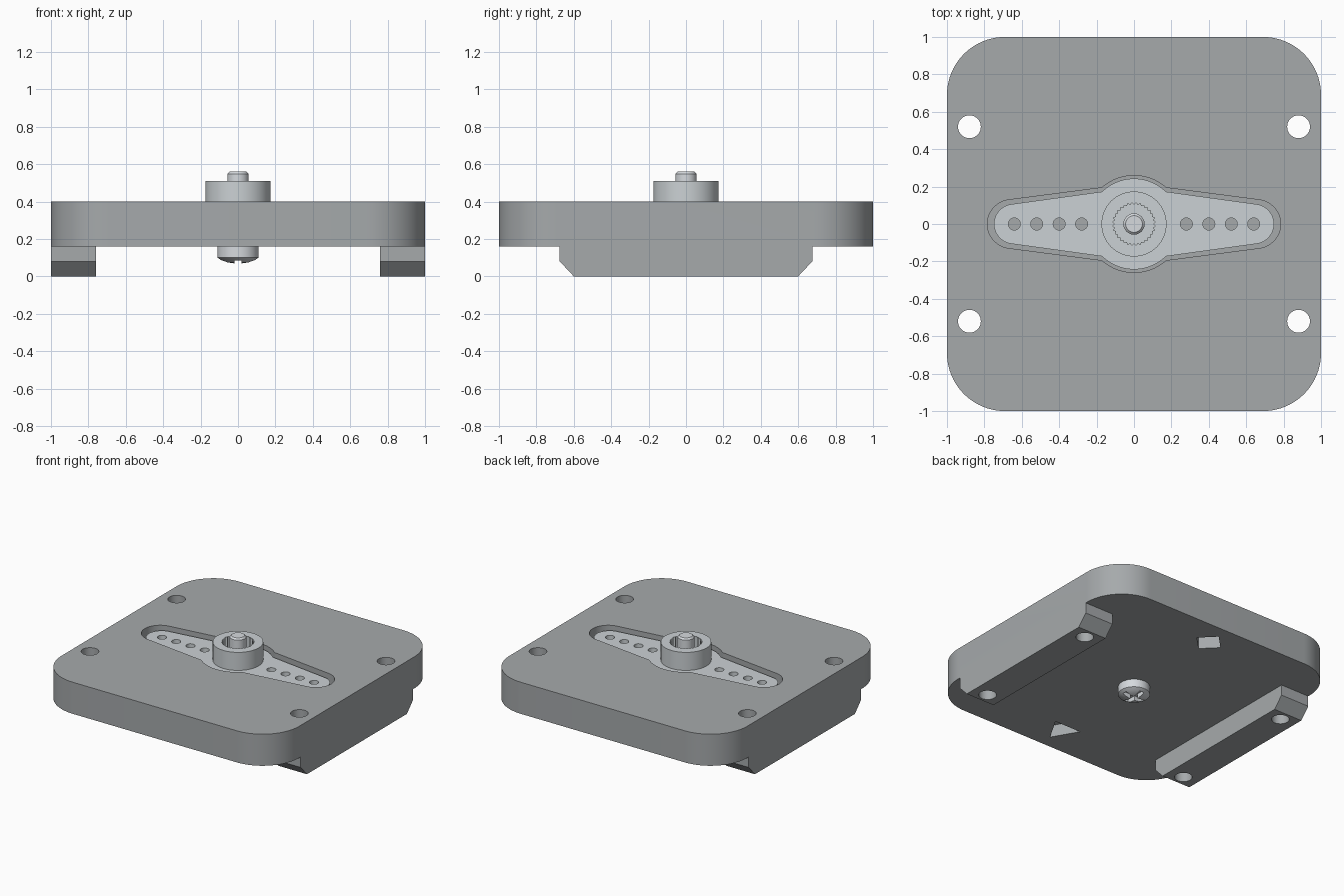
import bpy, bmesh
from math import sin, cos, pi, radians, degrees, asin
from mathutils import Matrix

if "Cube" in bpy.data.objects:
    bpy.data.objects.remove(bpy.data.objects["Cube"])


def arc(cx, cy, r, a0, a1, n):
    return [(cx + r * cos(radians(a0 + (a1 - a0) * i / n)),
             cy + r * sin(radians(a0 + (a1 - a0) * i / n))) for i in range(n + 1)]


def circle(cx, cy, r, n=40):
    return arc(cx, cy, r, 0, 360, n)[:-1]


def finish(name, bm):
    bmesh.ops.recalc_face_normals(bm, faces=bm.faces)
    me = bpy.data.meshes.new(name)
    bm.to_mesh(me)
    bm.free()
    ob = bpy.data.objects.new(name, me)
    bpy.context.collection.objects.link(ob)
    return ob


def prism(name, pts, z0, z1, matrix=None):
    bm = bmesh.new()
    face = bm.faces.new([bm.verts.new((x, y, z0)) for x, y in pts])
    out = bmesh.ops.extrude_face_region(bm, geom=[face])
    verts = [v for v in out["geom"] if isinstance(v, bmesh.types.BMVert)]
    bmesh.ops.translate(bm, verts=verts, vec=(0, 0, z1 - z0))
    if matrix:
        bmesh.ops.transform(bm, matrix=matrix, verts=bm.verts)
    return finish(name, bm)


def activate(ob):
    bpy.ops.object.select_all(action='DESELECT')
    ob.select_set(True)
    bpy.context.view_layer.objects.active = ob


def combine(target, tool, operation='DIFFERENCE'):
    mod = target.modifiers.new("bool", 'BOOLEAN')
    mod.operation, mod.object, mod.solver = operation, tool, 'EXACT'
    activate(target)
    bpy.ops.object.modifier_apply(modifier=mod.name)
    bpy.data.objects.remove(tool)


def dress(ob, material, color):
    activate(ob)
    bpy.ops.object.shade_smooth_by_angle(angle=radians(30))
    mat = bpy.data.materials.new(material)
    mat.diffuse_color = (*color, 1)
    mat.use_nodes = True
    mat.node_tree.nodes["Principled BSDF"].inputs["Base Color"].default_value = mat.diffuse_color
    ob.data.materials.clear()
    ob.data.materials.append(mat)
    for p in ob.data.polygons:
        p.material_index = 0


def arm_outline(cx, end_r, hub_r, neck_y):
    # Two tapered arms with round ends and a round middle
    a = degrees(asin(neck_y / hub_r))
    half = arc(cx, 0, end_r, -82, 82, 24) + arc(0, 0, hub_r, a, 180 - a, 20)
    return half + [(-x, -y) for x, y in half]


# Base plate with rounded corners
R = 0.31
c = 1 - R
outline = (arc(c, c, R, 0, 90, 20) + arc(-c, c, R, 90, 180, 20)
           + arc(-c, -c, R, 180, 270, 20) + arc(c, -c, R, 270, 360, 20))
plate = prism("base_plate", outline, 0.16, 0.40)

# Chamfered side rails (profile in y-z, extruded along x)
rail = [(-0.6, 0), (0.6, 0), (0.675, 0.08), (0.675, 0.2), (-0.675, 0.2), (-0.675, 0.08)]
yz_to_x = Matrix(((0, 0, 1, 0), (1, 0, 0, 0), (0, 1, 0, 0), (0, 0, 0, 1)))
for x0, x1 in ((-1, -0.76), (0.76, 1)):
    combine(plate, prism("rail", rail, x0, x1, yz_to_x), 'UNION')

# Horn pocket, mounting holes and underside marks
combine(plate, prism("pocket_cutter", arm_outline(0.654, 0.13, 0.259, 0.194), 0.30, 0.5))
for sx in (-1, 1):
    for sy in (-1, 1):
        combine(plate, prism("hole_cutter", circle(0.88 * sx, 0.52 * sy, 0.061), -0.1, 0.5))
combine(plate, prism("triangle_cutter", [(0, -0.9), (0.11, -0.71), (-0.11, -0.71)], 0.1, 0.25))
combine(plate, prism("diamond_cutter", circle(0, 0.8, 0.107, 4), 0.1, 0.25))
dress(plate, "dark_grey", (0.38, 0.40, 0.41))

# Double-arm horn with hub, splined bore and arm holes
horn = prism("servo_horn", arm_outline(0.642, 0.107, 0.243, 0.173), 0.30, 0.373)
combine(horn, prism("hub", circle(0, 0, 0.174, 64), 0.33, 0.51), 'UNION')
TEETH = 32
spline = [(r * cos(pi * i / TEETH), r * sin(pi * i / TEETH))
          for i in range(2 * TEETH) for r in [0.114 if i % 2 else 0.103]]
combine(horn, prism("bore_cutter", spline, 0.36, 0.6))
for side in (-1, 1):
    for x in (0.28, 0.40, 0.52, 0.64):
        combine(horn, prism("arm_hole_cutter", circle(side * x, 0, 0.032, 24), 0.2, 0.5))
dress(horn, "light_grey", (0.60, 0.64, 0.66))

# Screw: lathed shaft and domed head
profile = [(0, 0.56), (0.045, 0.56), (0.057, 0.548), (0.057, 0.17), (0.11, 0.17),
           (0.11, 0.10), (0.09, 0.087), (0.06, 0.075), (0.03, 0.07), (0, 0.068)]
bm = bmesh.new()
vs = [bm.verts.new((r, 0, z)) for r, z in profile]
edges = [bm.edges.new(p) for p in zip(vs, vs[1:])]
bmesh.ops.spin(bm, geom=vs + edges, cent=(0, 0, 0), axis=(0, 0, 1),
               angle=2 * pi, steps=40, use_duplicate=False)
bmesh.ops.remove_doubles(bm, verts=bm.verts, dist=1e-5)
screw = finish("screw", bm)

# Cross slot in the screw head
for a, b in ((0.085, 0.018), (0.018, 0.085)):
    combine(screw, prism("slot_cutter", [(-a, -b), (a, -b), (a, b), (-a, b)], 0.0, 0.105))
dress(screw, "steel", (0.67, 0.70, 0.73))
